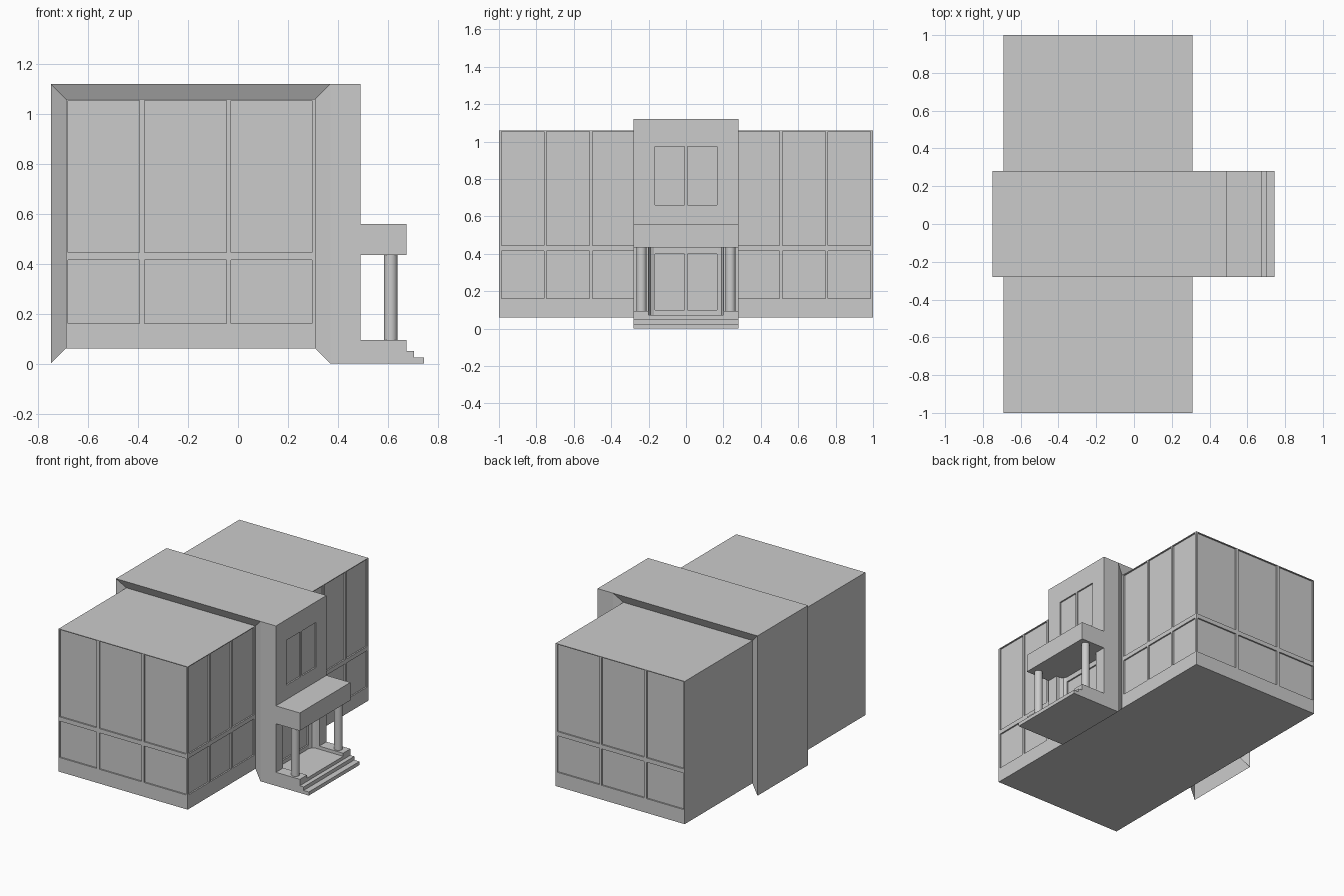
import bpy, bmesh

if "Cube" in bpy.data.objects:
    bpy.data.objects.remove(bpy.data.objects["Cube"])


def finish(name, bm):
    bmesh.ops.recalc_face_normals(bm, faces=bm.faces)
    me = bpy.data.meshes.new(name)
    bm.to_mesh(me)
    bm.free()
    ob = bpy.data.objects.new(name, me)
    bpy.context.collection.objects.link(ob)
    return ob


def boxes(name, ranges):
    """One object made of boxes given as ((x0, x1), (y0, y1), (z0, z1))."""
    bm = bmesh.new()
    for r in ranges:
        vs = bmesh.ops.create_cube(bm, size=1)['verts']
        for v in vs:
            v.co = [sum(r[i]) / 2 + v.co[i] * (r[i][1] - r[i][0]) for i in range(3)]
    return finish(name, bm)


def prism(name, points, offset):
    """Extrude a closed 3D outline by an offset vector."""
    bm = bmesh.new()
    f = bm.faces.new([bm.verts.new(p) for p in points])
    ext = bmesh.ops.extrude_face_region(bm, geom=[f], use_keep_orig=True)['geom']
    bmesh.ops.translate(bm, vec=offset,
                        verts=[g for g in ext if isinstance(g, bmesh.types.BMVert)])
    return finish(name, bm)


def cut(ob, cutter):
    """Subtract the cutter, bake the result and drop the cutter."""
    cutter.hide_render = True
    mod = ob.modifiers.new('cut', 'BOOLEAN')
    mod.operation, mod.solver, mod.object = 'DIFFERENCE', 'EXACT', cutter
    dg = bpy.context.evaluated_depsgraph_get()
    me = bpy.data.meshes.new_from_object(ob.evaluated_get(dg))
    ob.modifiers.clear()
    ob.data = me
    bpy.data.objects.remove(cutter)


# Main block with recessed window panes on the two ends and the entrance side
D = 0.01
block = boxes('main_block', [((-.69, .31), (-1, 1), (.06, 1.06))])
rows = [(.16, .415), (.445, 1.055)]
end_cols = [(-.682, -.395), (-.375, -.047), (-.028, .297)]
side_cols = [(-.987, -.76), (-.745, -.515), (-.50, -.265)]
panes = []
for z in rows:
    for c in end_cols:
        panes += [(c, (-1.1, -1 + D), z), (c, (1 - D, 1.1), z)]
    for c in side_cols:
        panes += [((.31 - D, .34), c, z), ((.31 - D, .34), (-c[1], -c[0]), z)]
cut(block, boxes('pane_cutter', panes))

# Raised band wrapping the block, flaring outward, open underneath
inner = [(-.69, .06), (-.69, 1.06), (.31, 1.06), (.31, .06)]
outer = [(-.75, 0), (-.75, 1.12), (.37, 1.12), (.37, 0)]
bm = bmesh.new()
loops = [[bm.verts.new((x, y, z)) for x, z in prof]
         for prof, y in ((inner, -.25), (outer, -.28), (outer, .28), (inner, .25))]
for j, (a, b) in enumerate(zip(loops, loops[1:])):
    for i in range(3):
        if (j, i) != (1, 2):  # the entrance tower closes this side
            bm.faces.new((a[i], a[i + 1], b[i + 1], b[i]))
finish('wrap_band', bm)

# Entrance tower with porch roof, floor and steps from one side profile
profile = [(.37, 0), (.745, 0), (.745, .025), (.705, .025), (.705, .05), (.675, .05),
           (.675, .095), (.49, .095), (.49, .435), (.675, .435), (.675, .56),
           (.49, .56), (.49, 1.12), (.37, 1.12)]
tower = prism('entrance_tower', [(x, -.28, z) for x, z in profile], (0, .56, 0))

# Entry alcove with softened back corners and lowered porch floor
plan = [(.80, .20), (.46, .20), (.44, .19), (.43, .17)]
plan += [(x, -y) for x, y in reversed(plan)]
cut(tower, prism('alcove_cutter', [(x, y, .073) for x, y in plan], (0, 0, .362)))

# Double window above and double door below
cols = [(-.165, -.007), (.007, .165)]
cut(tower, boxes('opening_cutter',
                 [((.48, .55), c, (.66, .975)) for c in cols] +
                 [((.42, .45), c, (.10, .40)) for c in cols]))

# Porch columns
for side, y in (('left', -.238), ('right', .238)):
    bpy.ops.mesh.primitive_cylinder_add(vertices=32, radius=.027, depth=.344,
                                        location=(.612, y, .265))
    bpy.context.object.name = f'porch_column_{side}'
    bpy.ops.object.shade_smooth_by_angle()
